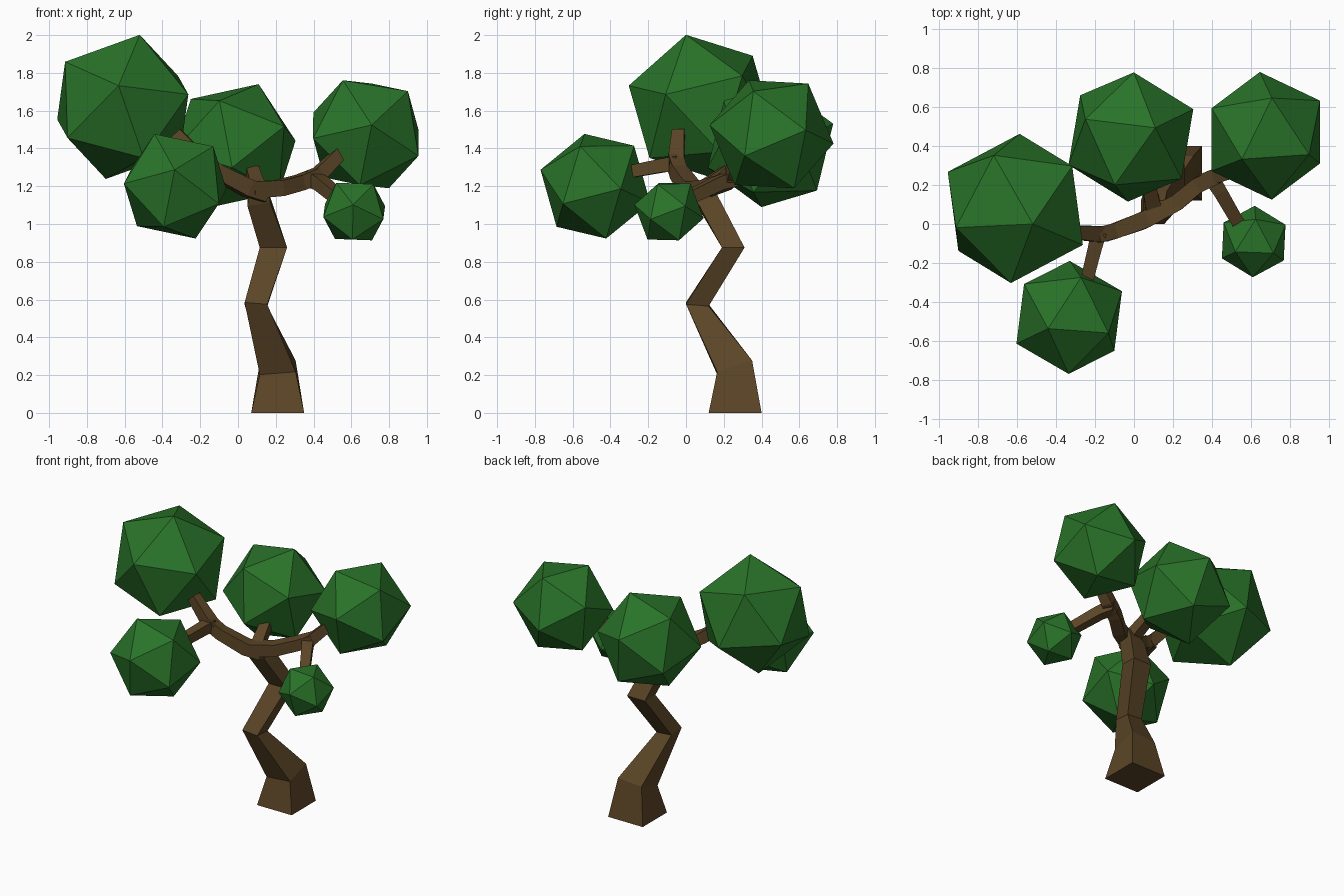
import bpy, bmesh
from mathutils import Vector, Matrix

if "Cube" in bpy.data.objects:
    bpy.data.objects.remove(bpy.data.objects["Cube"])


def material(name, color):
    m = bpy.data.materials.new(name)
    m.diffuse_color = color
    m.use_nodes = True
    m.node_tree.nodes["Principled BSDF"].inputs["Base Color"].default_value = m.diffuse_color
    return m


bark = material("bark", (0.105, 0.06, 0.02, 1))
green = material("leaf_green", (0.022, 0.17, 0.022, 1))


def finish(bm, name, mat):
    bmesh.ops.recalc_face_normals(bm, faces=bm.faces[:])
    me = bpy.data.meshes.new(name)
    bm.to_mesh(me)
    bm.free()
    me.materials.append(mat)
    ob = bpy.data.objects.new(name, me)
    bpy.context.collection.objects.link(ob)
    return ob


def loft(name, rings):
    """Join four-cornered rings into a closed, flat-faced limb."""
    bm = bmesh.new()
    vs = [[bm.verts.new(p) for p in r] for r in rings]
    for a, b in zip(vs, vs[1:]):
        for i in range(4):
            j = (i + 1) % 4
            bm.faces.new((a[i], a[j], b[j], b[i]))
    bm.faces.new(vs[0])
    bm.faces.new(vs[-1])
    return finish(bm, name, bark)


def branch(name, points, radii):
    """Square tube along a path."""
    pts = [Vector(p) for p in points]
    rings = []
    for i, (p, r) in enumerate(zip(pts, radii)):
        t = (pts[min(i + 1, len(pts) - 1)] - pts[max(i - 1, 0)]).normalized()
        side = t.cross(Vector((0, 0, 1))).normalized()
        up = side.cross(t)
        rings.append([p + r * (side * a + up * b)
                      for a, b in ((1, 1), (-1, 1), (-1, -1), (1, -1))])
    return loft(name, rings)


def frame(a, b):
    z = a.normalized()
    x = (b - z * b.dot(z)).normalized()
    return Matrix((x, z.cross(x), z)).transposed()


def foliage(name, center, radius, a, b):
    """Icosahedron turned so two neighbouring corners point along a and b."""
    bm = bmesh.new()
    bmesh.ops.create_icosphere(bm, subdivisions=1, radius=1)
    top = max(bm.verts, key=lambda v: v.co.z)
    near = top.link_edges[0].other_vert(top)
    rot = frame(Vector(a), Vector(b)) @ frame(top.co, near.co).transposed()
    for v in bm.verts:
        v.co = rot @ v.co.normalized() * radius + Vector(center)
    return finish(bm, name, green)


# Crooked trunk: x range, y range, height, slope in x, slope in y
trunk = [
    (0.07, 0.35, 0.12, 0.40, 0.00, 0, 0),
    (0.115, 0.305, 0.165, 0.35, 0.24, 0.015, 0.06),
    (0.035, 0.155, 0.00, 0.12, 0.575, -0.01, -0.01),
    (0.115, 0.26, 0.19, 0.31, 0.875, 0, 0),
    (0.05, 0.17, 0.06, 0.17, 1.12, 0.02, 0.03),
    (0.06, 0.16, 0.03, 0.12, 1.21, 0.02, 0.02),
]
loft("trunk", [[(x0, y0, z - sx / 2 - sy / 2), (x1, y0, z + sx / 2 - sy / 2),
                (x1, y1, z + sx / 2 + sy / 2), (x0, y1, z - sx / 2 + sy / 2)]
               for x0, x1, y0, y1, z, sx, sy in trunk])

# Branches and their forks
branch("left_branch", [(0.14, 0.07, 1.16), (0.05, 0.02, 1.19), (-0.11, -0.04, 1.275),
                       (-0.20, -0.06, 1.34)], [0.045, 0.045, 0.04, 0.04])
branch("left_upper_fork", [(-0.16, -0.05, 1.30), (-0.21, -0.05, 1.35),
                           (-0.33, -0.04, 1.48)], [0.04, 0.04, 0.033])
branch("left_front_fork", [(-0.18, -0.04, 1.32), (-0.20, -0.12, 1.31),
                           (-0.24, -0.28, 1.28)], [0.04, 0.036, 0.033])
branch("right_branch", [(0.07, 0.03, 1.18), (0.22, 0.11, 1.19), (0.33, 0.20, 1.22),
                        (0.43, 0.25, 1.26)], [0.045, 0.042, 0.04, 0.04])
branch("right_upper_fork", [(0.37, 0.225, 1.23), (0.43, 0.25, 1.265),
                            (0.55, 0.28, 1.385)], [0.04, 0.038, 0.033])
branch("right_lower_fork", [(0.39, 0.25, 1.24), (0.44, 0.17, 1.215),
                            (0.53, 0.015, 1.14)], [0.04, 0.036, 0.033])
branch("back_branch", [(0.11, 0.06, 1.16), (0.09, 0.13, 1.215),
                       (0.073, 0.22, 1.28)], [0.045, 0.038, 0.034])

# Foliage clumps
foliage("foliage_left", (-0.61, 0.08, 1.62), 0.40,
        (0.09, -0.08, 0.382), (-0.023, -0.382, 0.11))
foliage("foliage_front", (-0.333, -0.48, 1.20), 0.303,
        (-0.11, -0.058, 0.28), (0, -0.29, 0.08))
foliage("foliage_back", (-0.016, 0.447, 1.415), 0.352,
        (0.127, 0.048, 0.33), (0.015, 0.33, 0.115))
foliage("foliage_right", (0.677, 0.453, 1.475), 0.333,
        (-0.122, -0.12, 0.286), (0.031, -0.326, 0.048))
foliage("foliage_small", (0.615, -0.09, 1.066), 0.187,
        (-0.005, -0.18, 0.035), (-0.097, -0.045, 0.155))
